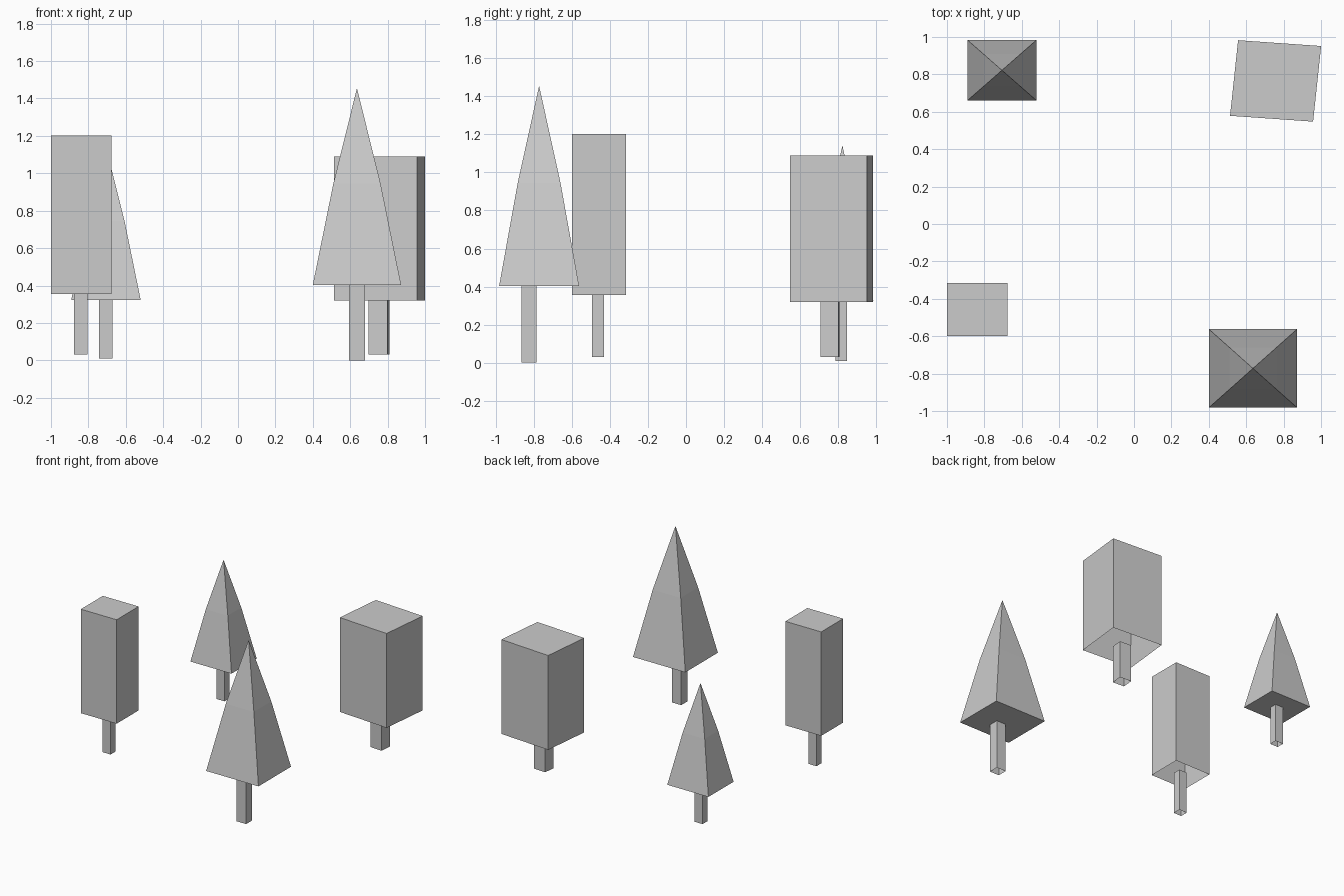
import bpy, bmesh
from mathutils import Vector

if "Cube" in bpy.data.objects:
    bpy.data.objects.remove(bpy.data.objects["Cube"])


def tower(name, rings, bottom=False, top=True, apex=None):
    """Stack four-sided rings (centre x, y, edge vectors u, v, height z) into a flat-shaded solid."""
    bm = bmesh.new()
    loops = []
    for cx, cy, u, v, z in rings:
        u, v, c = Vector((*u, 0)) / 2, Vector((*v, 0)) / 2, Vector((cx, cy, z))
        loops.append([bm.verts.new(c + a * u + b * v)
                      for a, b in ((-1, -1), (1, -1), (1, 1), (-1, 1))])
    for lo, hi in zip(loops, loops[1:]):
        for i in range(4):
            j = (i + 1) % 4
            bm.faces.new((lo[i], lo[j], hi[j], hi[i]))
    if apex:
        tip = bm.verts.new(apex)
        for i in range(4):
            bm.faces.new((loops[-1][i], loops[-1][(i + 1) % 4], tip))
    elif top:
        bm.faces.new(loops[-1])
    if bottom:
        bm.faces.new(loops[0][::-1])
    mesh = bpy.data.meshes.new(name)
    bm.to_mesh(mesh)
    bm.free()
    bpy.context.collection.objects.link(bpy.data.objects.new(name, mesh))


def block(name, cx, cy, u, v, z0, z1, top=True):
    tower(name, [(cx, cy, u, v, z0), (cx, cy, u, v, z1)], top=top)


def conifer_crown(name, cx, cy, w, d, z0, z1):
    # slightly bulged pyramid with a closed underside
    k = 0.535
    zm = z0 + 0.515 * (z1 - z0)
    tower(name, [(cx, cy, (w, 0), (0, d), z0), (cx, cy, (w * k, 0), (0, d * k), zm)],
          bottom=True, apex=(cx, cy, z1))


# narrow block tree, front left
block("narrow_tree_crown", -0.838, -0.457, (0.323, 0), (0, 0.284), 0.355, 1.203)
block("narrow_tree_trunk", -0.84, -0.463, (0.072, 0), (0, 0.064), 0.03, 0.375, top=False)

# wide block tree, back right, slightly turned
u, v = Vector((0.444, -0.031)), Vector((0.043, 0.404))
block("wide_tree_crown", 0.757, 0.765, u, v, 0.32, 1.09)
block("wide_tree_trunk", 0.753, 0.758, u * 0.23, v * 0.23, 0.03, 0.34, top=False)

# large conifer, front right
conifer_crown("large_conifer_crown", 0.636, -0.772, 0.472, 0.42, 0.404, 1.455)
block("large_conifer_trunk", 0.636, -0.825, (0.085, 0), (0, 0.079), 0.0, 0.41, top=False)

# small conifer, back left
conifer_crown("small_conifer_crown", -0.706, 0.822, 0.371, 0.325, 0.324, 1.142)
block("small_conifer_trunk", -0.707, 0.816, (0.071, 0), (0, 0.061), 0.01, 0.33, top=False)
